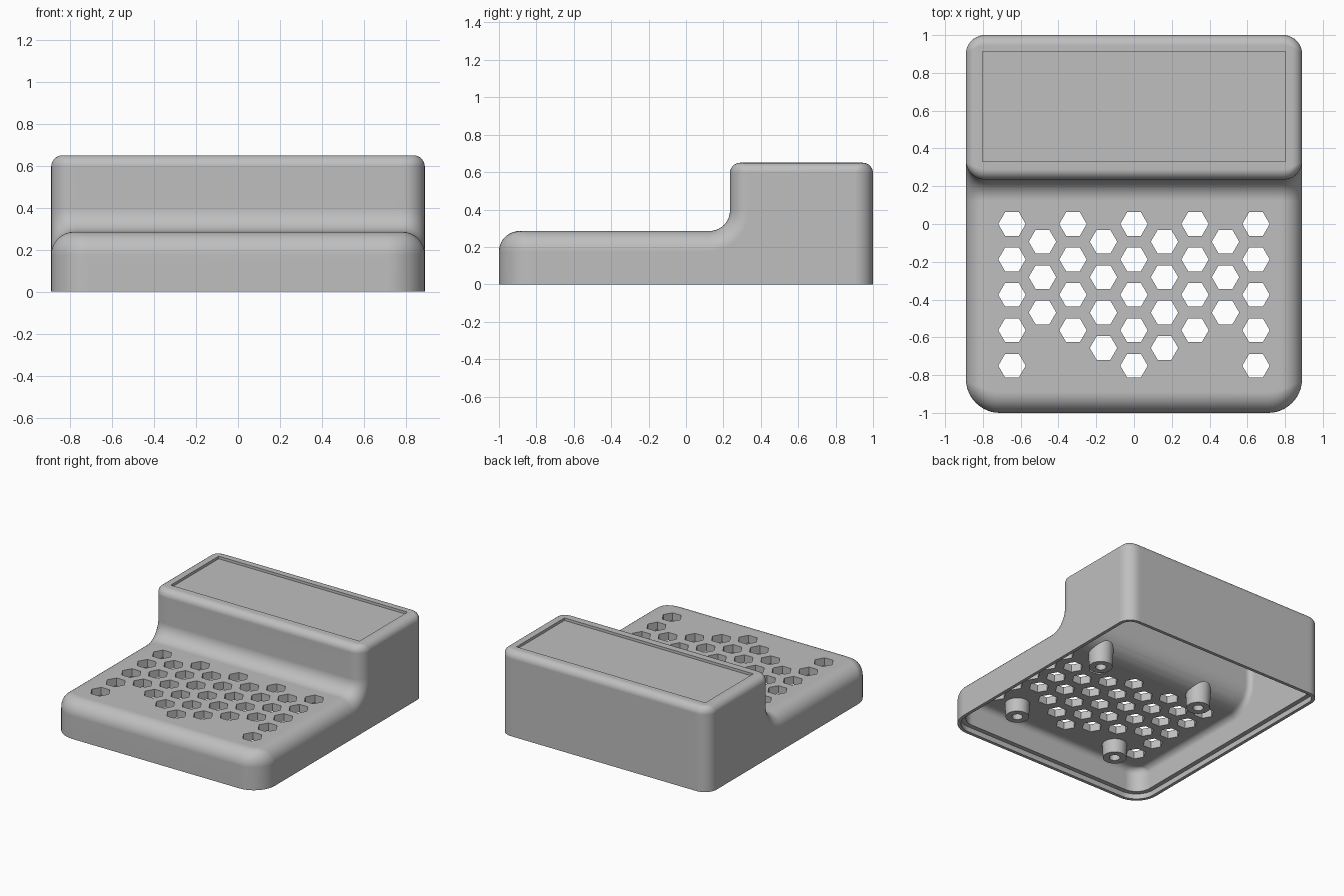
import bpy, bmesh
from math import sin, cos, pi, sqrt, radians
from mathutils import Matrix

cube = bpy.data.objects.get("Cube")
if cube:
    bpy.data.objects.remove(cube, do_unlink=True)

HALF_W, DECK_Z, TOP_Z, STEP_Y = 0.89, 0.285, 0.65, 0.235
WALL = 0.06
STEPS = 10

grey = bpy.data.materials.new("plain_grey")
grey.use_nodes = True
grey.diffuse_color = (0.52, 0.52, 0.52, 1)
grey.node_tree.nodes["Principled BSDF"].inputs["Base Color"].default_value = (0.52, 0.52, 0.52, 1)


def make_object(name, bm):
    bmesh.ops.recalc_face_normals(bm, faces=bm.faces)
    mesh = bpy.data.meshes.new(name)
    bm.to_mesh(mesh)
    bm.free()
    mesh.materials.append(grey)
    obj = bpy.data.objects.new(name, mesh)
    bpy.context.collection.objects.link(obj)
    return obj


def boolean(target, tool, operation="DIFFERENCE"):
    """Apply a boolean and discard the tool."""
    mod = target.modifiers.new("cut", "BOOLEAN")
    mod.operation, mod.solver, mod.object = operation, "EXACT", tool
    bpy.context.view_layer.objects.active = target
    bpy.ops.object.modifier_apply(modifier=mod.name)
    bpy.data.objects.remove(tool, do_unlink=True)


def arc(cy, cz, r, start, end):
    return [(cy + r * cos(radians(start + (end - start) * i / STEPS)),
             cz + r * sin(radians(start + (end - start) * i / STEPS)))
            for i in range(STEPS + 1)]


def stepped_body(name, t, floor):
    """Loft the stepped side profile across x, offset inward by t, with rounded sides."""
    w = HALF_W - t

    def radius(r):
        return max(r - t, 0.015)

    def inset(x, r):
        d = max(0, abs(x) - (w - r))
        return r - sqrt(max(0, r * r - d * d))

    def profile(x):
        edge, top, corner = radius(0.11), radius(0.055), radius(0.18)
        side = radius(0.1)
        e, k = inset(x, edge), inset(x, top)
        front = -1 + t + inset(x, corner)
        back = 1 - t - inset(x, side)
        step = STEP_Y + t + inset(x, side)
        deck, roof = DECK_Z - t - e, TOP_Z - t - k
        ra, rt, rf = max(edge - e, 0.001), max(top - k, 0.001), 0.11 + t + e
        return ([(front, floor)]
                + arc(front + ra, deck - ra, ra, 180, 90)
                + arc(step - rf, deck + rf, rf, 270, 360)
                + arc(step + rt, roof - rt, rt, 180, 90)
                + arc(back - rt, roof - rt, rt, 90, 0)
                + [(back, floor)])

    big = radius(0.18)
    half = [w - big + big * sin(pi / 2 * i / 12) for i in range(13)]
    bm = bmesh.new()
    rings = [[bm.verts.new((x, y, z)) for y, z in profile(x)]
             for x in [-x for x in reversed(half)] + half]
    for a, b in zip(rings, rings[1:]):
        for i in range(len(a)):
            j = (i + 1) % len(a)
            bm.faces.new((a[i], a[j], b[j], b[i]))
    bm.faces.new(rings[0])
    bm.faces.new(rings[-1])
    return make_object(name, bm)


def box(name, x, y0, y1, z0, z1):
    bm = bmesh.new()
    bmesh.ops.create_cube(bm, size=1, matrix=Matrix.Translation((0, (y0 + y1) / 2, (z0 + z1) / 2))
                          @ Matrix.Diagonal((2 * x, y1 - y0, z1 - z0, 1)))
    return make_object(name, bm)


def posts(name, places, sides, r0, r1, z0, z1):
    """Upright prisms or cones at every place, in one mesh."""
    bm = bmesh.new()
    for x, y in places:
        bmesh.ops.create_cone(bm, cap_ends=True, segments=sides, radius1=r0, radius2=r1,
                              depth=z1 - z0, matrix=Matrix.Translation((x, y, (z0 + z1) / 2)))
    return make_object(name, bm)


# Inner cavity, leaving the four screw bosses solid
boss_places = [(sx * 0.45, y) for sx in (-1, 1) for y in (0.17, -0.75)]
cavity = stepped_body("cavity", WALL, -0.1)
boolean(cavity, posts("bosses", boss_places, 32, 0.083, 0.1, 0.12, 0.45))

# Hollow stepped shell
shell = stepped_body("housing_shell", 0, 0)
boolean(shell, cavity)
boolean(shell, posts("screw_holes", boss_places, 24, 0.038, 0.038, 0.1, 0.22))

# Stepped rim around the open underside
rim = stepped_body("rim", 0.025, -0.1)
boolean(rim, box("rim_slab", 1, -1.2, 1.2, -0.2, 0.04), "INTERSECT")
boolean(shell, rim)

# Shallow label recess on the raised block
boolean(shell, box("label_recess", 0.803, 0.33, 0.912, TOP_Z - 0.02, TOP_Z + 0.1))

# Hexagonal vent pattern, counted per column outward from the middle
PITCH_X, PITCH_Y = 0.1615, 0.1875
vents = []
for column, count in enumerate((5, 4, 4, 3, 5)):
    for sx in ((1, -1) if column else (1,)):
        for row in range(count):
            vents.append((sx * column * PITCH_X, -(row + 0.5 * (column % 2)) * PITCH_Y))
hexes = posts("vents", vents, 6, 0.0725, 0.0725, 0.15, 0.4)
# Turn each hexagon so that its points lie along x
probe = max(v.co.y for v in hexes.data.vertices) - max(y for x, y in vents)
if probe > 0.07:
    bm = bmesh.new()
    bm.from_mesh(hexes.data)
    for i, (x, y) in enumerate(vents):
        bm.verts.ensure_lookup_table()
        bmesh.ops.rotate(bm, verts=bm.verts[i * 12:i * 12 + 12], cent=(x, y, 0),
                         matrix=Matrix.Rotation(pi / 6, 3, "Z"))
    bm.to_mesh(hexes.data)
    bm.free()
boolean(shell, hexes)

# Smooth shading with crisp cut edges
bpy.ops.object.select_all(action="DESELECT")
shell.select_set(True)
bpy.context.view_layer.objects.active = shell
bpy.ops.object.shade_smooth_by_angle(angle=radians(30))
weighted = shell.modifiers.new("even_shading", "WEIGHTED_NORMAL")
weighted.keep_sharp = True
